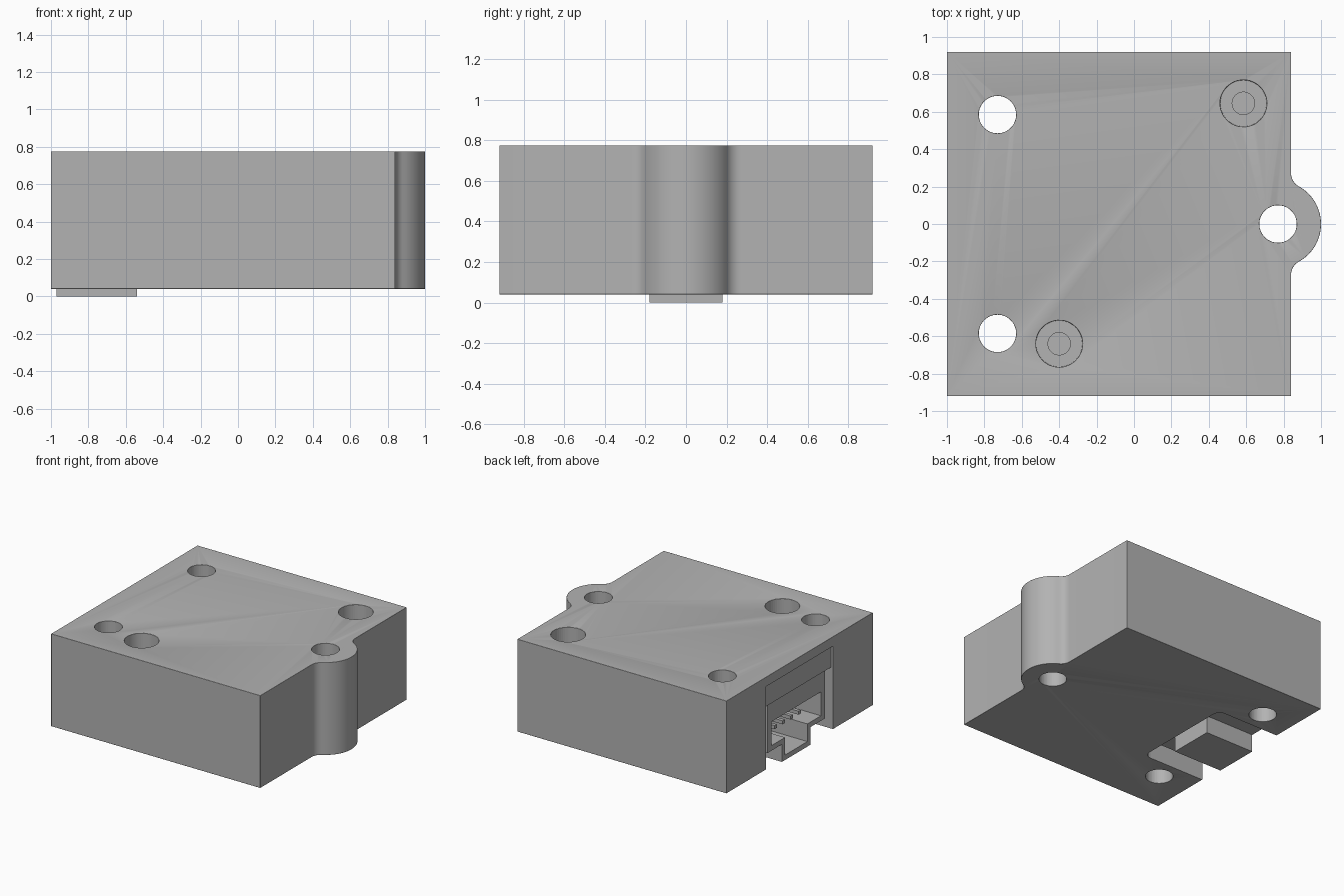
import bpy, bmesh
from math import cos, sin, pi, atan2, sqrt
from mathutils import Vector

cube = bpy.data.objects.get("Cube")
if cube:
    bpy.data.objects.remove(cube, do_unlink=True)

grey = bpy.data.materials.new("plain grey")
grey.use_nodes = True
GREY = (0.45, 0.45, 0.45, 1)
grey.diffuse_color = GREY
grey.node_tree.nodes["Principled BSDF"].inputs["Base Color"].default_value = GREY


def prism(name, points, direction):
    """Extrude a closed 3D outline along a direction."""
    bm = bmesh.new()
    face = bm.faces.new([bm.verts.new(p) for p in points])
    new = bmesh.ops.extrude_face_region(bm, geom=[face])["geom"]
    bmesh.ops.translate(bm, verts=[v for v in new if isinstance(v, bmesh.types.BMVert)],
                        vec=Vector(direction))
    bmesh.ops.recalc_face_normals(bm, faces=bm.faces)
    mesh = bpy.data.meshes.new(name)
    bm.to_mesh(mesh)
    bm.free()
    mesh.materials.append(grey)
    obj = bpy.data.objects.new(name, mesh)
    bpy.context.collection.objects.link(obj)
    return obj


def arc(cx, cy, r, a0, a1, steps):
    return [(cx + r * cos(a0 + (a1 - a0) * i / steps),
             cy + r * sin(a0 + (a1 - a0) * i / steps)) for i in range(steps + 1)]


def flat(points, z):
    return [(x, y, z) for x, y in points]


def cylinder(name, x, y, r, z0, z1):
    return prism(name, flat(arc(x, y, r, 0, 2 * pi, 48)[:-1], z0), (0, 0, z1 - z0))


def box(name, x0, x1, y0, y1, z0, z1):
    return prism(name, flat([(x0, y0), (x1, y0), (x1, y1), (x0, y1)], z0), (0, 0, z1 - z0))


def cut(target, cutter):
    cutter.hide_render = True
    cutter.hide_set(True)
    mod = target.modifiers.new("cut", "BOOLEAN")
    mod.operation = "DIFFERENCE"
    mod.solver = "EXACT"
    mod.object = cutter


def smooth(obj):
    for o in bpy.context.selected_objects:
        o.select_set(False)
    obj.select_set(True)
    bpy.context.view_layer.objects.active = obj
    bpy.ops.object.shade_smooth_by_angle(angle=pi / 6)


# Housing outline: block with a filleted round lug on the +x side
BOTTOM, TOP, SIDE, HALF = 0.04, 0.775, 0.84, 0.92
lug_x, lug_r, fillet = 0.77, 0.23, 0.08
fx = SIDE + fillet
fy = sqrt((lug_r + fillet) ** 2 - (fx - lug_x) ** 2)
turn = atan2(fy, fx - lug_x)
outline = [(-1, -HALF), (SIDE, -HALF)]
outline += arc(fx, -fy, fillet, pi, pi - turn, 8)
outline += arc(lug_x, 0, lug_r, -turn, turn, 24)[1:-1]
outline += arc(fx, fy, fillet, pi + turn, pi, 8)
outline += [(SIDE, HALF), (-1, HALF)]
housing = prism("housing", flat(outline, BOTTOM), (0, 0, TOP - BOTTOM))

# Through holes
for i, (x, y) in enumerate([(-0.73, 0.585), (-0.73, -0.585), (lug_x, 0)]):
    cut(housing, cylinder(f"mounting_hole_cutter_{i}", x, y, 0.1, -0.2, 1))

# Blind counterbores with a smaller pilot hole
for i, (x, y) in enumerate([(0.585, 0.645), (-0.4, -0.64)]):
    cut(housing, cylinder(f"counterbore_cutter_{i}", x, y, 0.125, 0.35, 1))

bevel = housing.modifiers.new("soft edges", "BEVEL")
bevel.width = 0.014
bevel.segments = 3
bevel.limit_method = "ANGLE"
bevel.angle_limit = pi / 6

for i, (x, y) in enumerate([(0.585, 0.645), (-0.4, -0.64)]):
    cut(housing, cylinder(f"pilot_cutter_{i}", x, y, 0.06, 0.22, 0.6))

# Connector bay, open at the bottom and the -x side, round inner corners
bay_x, bay_y, bay_r = -0.45, 0.42, 0.06
bay = [(-1.2, -bay_y)] + arc(bay_x - bay_r, bay_r - bay_y, bay_r, -pi / 2, 0, 6)
bay += arc(bay_x - bay_r, bay_y - bay_r, bay_r, 0, pi / 2, 6) + [(-1.2, bay_y)]
cut(housing, prism("bay_cutter", flat(bay, -0.2), (0, 0, 0.9)))
smooth(housing)

# Cover closing the upper part of the bay
box("bay_cover", -0.985, bay_x, -0.415, 0.415, 0.53, 0.71)


# Connector shroud: box section with a key channel underneath
def shroud_section(x, half, key, low, step, high):
    right = [(key, low), (key, step), (half, step), (half, high)]
    left = [(-y, z) for y, z in reversed(right)]
    return [(x, y, z) for y, z in right + left]


shroud = prism("connector_shroud",
               shroud_section(-0.97, 0.36, 0.18, 0, 0.14, 0.53), (0.43, 0, 0))
cut(shroud, prism("shroud_cutter",
                  shroud_section(-1.1, 0.31, 0.14, 0.04, 0.18, 0.37), (0.5, 0, 0)))

# Two rows of contact pins
for row, z in enumerate((0.22, 0.31)):
    for i in range(5):
        y = (i - 2) * 0.1
        box(f"pin_{row}_{i}", -0.86, -0.58, y - 0.014, y + 0.014, z - 0.014, z + 0.014)
